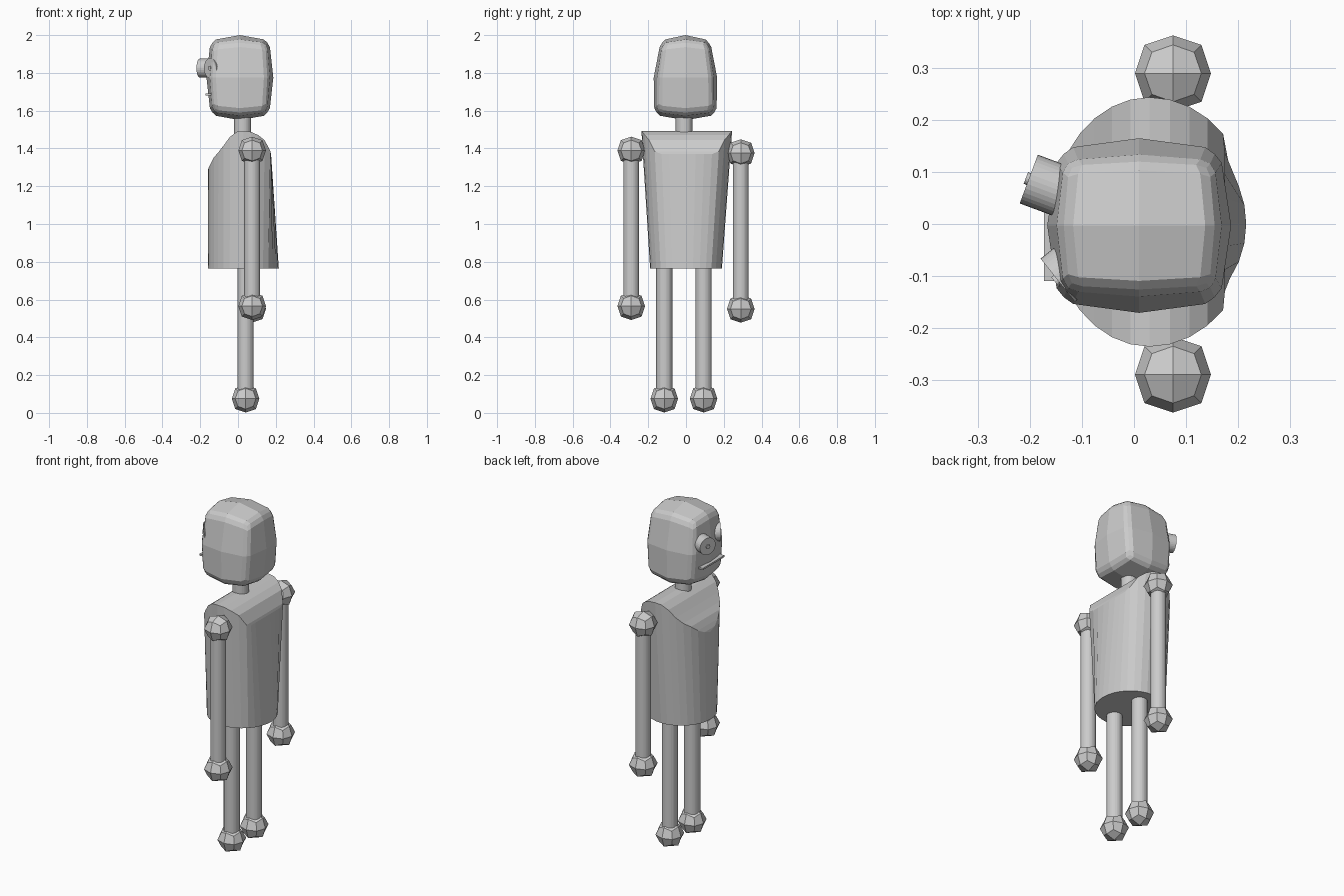
import bpy, bmesh, math
from mathutils import Vector

if "Cube" in bpy.data.objects:
    bpy.data.objects.remove(bpy.data.objects["Cube"])

grey = bpy.data.materials.new("plain_grey")
grey.diffuse_color = (0.6, 0.6, 0.6, 1)
grey.use_nodes = True
grey.node_tree.nodes["Principled BSDF"].inputs["Base Color"].default_value = grey.diffuse_color


def add_object(name, bm):
    bmesh.ops.recalc_face_normals(bm, faces=bm.faces[:])
    mesh = bpy.data.meshes.new(name)
    bm.to_mesh(mesh)
    bm.free()
    mesh.materials.append(grey)
    ob = bpy.data.objects.new(name, mesh)
    bpy.context.collection.objects.link(ob)
    return ob


def rod(name, a, b, radius, sides=32):
    """Capped cylinder between two points."""
    a, b = Vector(a), Vector(b)
    bm = bmesh.new()
    bmesh.ops.create_cone(bm, cap_ends=True, segments=sides, radius1=radius,
                          radius2=radius, depth=(b - a).length)
    ob = add_object(name, bm)
    ob.rotation_euler = (b - a).to_track_quat('Z', 'Y').to_euler()
    ob.location = (a + b) / 2
    return ob


def ball(name, centre, radius=0.073):
    """Low-poly ball: a cube subdivided once."""
    bm = bmesh.new()
    bmesh.ops.create_cube(bm, size=2 * radius)
    ob = add_object(name, bm)
    ob.location = centre
    sub = ob.modifiers.new("round", 'SUBSURF')
    sub.levels = sub.render_levels = 1
    sub.use_limit_surface = False
    return ob


# Head: rounded cube, wider toward the chin
bm = bmesh.new()
bmesh.ops.create_cube(bm, size=2)
bmesh.ops.subdivide_edges(bm, edges=bm.edges[:], cuts=3, use_grid_fill=True)
for v in bm.verts:
    p = Vector([math.copysign(0.8, c) if 0.3 < abs(c) < 0.7 else c for c in v.co])
    p /= sum(abs(c) ** 3.5 for c in p) ** (1 / 3.5)
    v.co = (0.01 + 0.177 * p.x,
            -0.003 + (0.168 - 0.022 * p.z) * p.y,
            1.775 + 0.225 * p.z)
add_object("head", bm)

# Neck
rod("neck", (0.025, -0.01, 1.45), (0.025, -0.01, 1.6), 0.045)

# Torso: tapered rounded column whose top follows an arch from chest to back
ARCH = [(-0.17, 1.24), (-0.155, 1.30), (-0.13, 1.35), (-0.095, 1.39), (-0.04, 1.465),
        (0.0, 1.493), (0.06, 1.492), (0.13, 1.46), (0.165, 1.41), (0.175, 1.37)]


def arch(x):
    for (x0, z0), (x1, z1) in zip(ARCH, ARCH[1:]):
        if x <= x1:
            return z0 + (z1 - z0) * (x - x0) / (x1 - x0)
    return ARCH[-1][1]


N = 32
BACK = 0.175
bm = bmesh.new()
top, bottom = [], []
for i in range(N):
    t = 2 * math.pi * i / N
    c, s = math.cos(t), math.sin(t)
    x = min(0.03 + (0.2 if c > 0 else 0.19) * c, BACK)
    top.append(bm.verts.new((x, 0.004 + 0.24 * s, arch(x))))
    bottom.append(bm.verts.new((0.028 + 0.188 * c, 0.19 * s, 0.765)))
for i in range(N):
    j = (i + 1) % N
    bm.faces.new((bottom[i], bottom[j], top[j], top[i]))
bm.faces.new(bottom[::-1])
first = max(i for i in range(N // 2) if top[i].co.x >= BACK - 1e-5)
for i in range(first, N // 2):
    strip = [top[i], top[i + 1]]
    if i + 1 < N // 2:
        strip.append(top[N - i - 1])
    strip.append(top[N - i])
    bm.faces.new(strip)
add_object("torso", bm)

# Arms and legs: straight rods with ball joints
for side, y, drop in (("right", -0.29, 0.0), ("left", 0.29, 0.014)):
    shoulder, hand = (0.075, y, 1.389 - drop), (0.075, y, 0.565 - drop)
    rod(side + "_arm", shoulder, hand, 0.042)
    ball(side + "_shoulder", shoulder)
    ball(side + "_hand", hand)
for side, y in (("right", -0.115), ("left", 0.093)):
    foot = (0.04, y, 0.075)
    rod(side + "_leg", foot, (0.04, y, 0.85), 0.043)
    ball(side + "_foot", foot)

# Eyes: one protruding barrel and one set nearly flush, each with a small pupil
for side, centre, out, depth, radius in (
        ("left", Vector((-0.2025, 0.0865, 1.825)), Vector((-0.94, 0.35, 0)), 0.09, 0.05),
        ("right", Vector((-0.147, -0.108, 1.825)), Vector((-0.78, -0.62, 0)), 0.05, 0.053)):
    out.normalize()
    rod(side + "_eye", centre - out * depth, centre, radius)
    rod(side + "_pupil", centre - out * 0.01, centre + out * 0.006, 0.012, 16)

# Mouth: thin straight bar
bm = bmesh.new()
bmesh.ops.create_cube(bm, size=1)
for v in bm.verts:
    v.co = (-0.155 + 0.036 * v.co.x, -0.01 + 0.2 * v.co.y, 1.685 + 0.01 * v.co.z)
add_object("mouth", bm)
